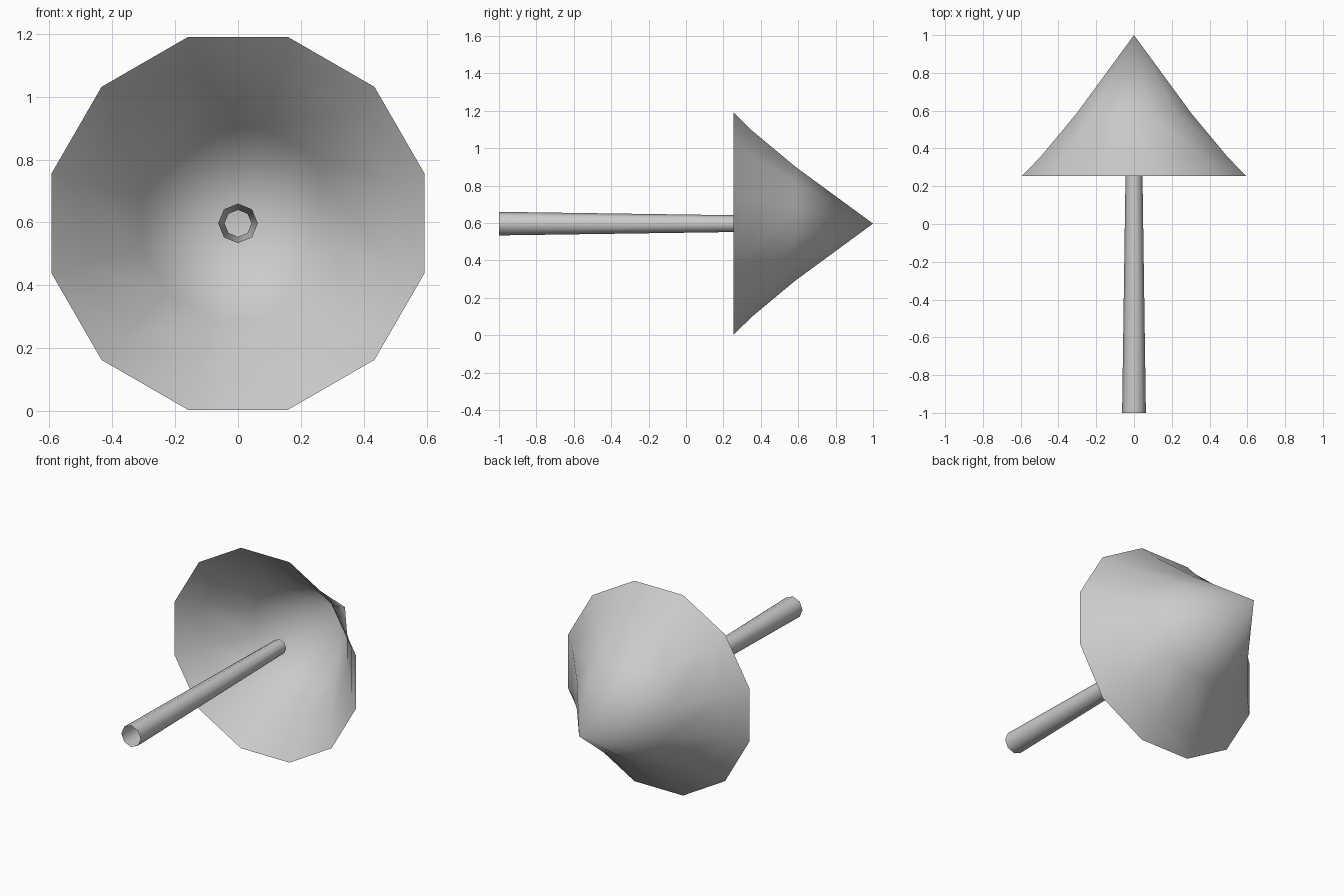
import bpy
import bmesh
from math import cos, sin, pi, radians

cube = bpy.data.objects.get("Cube")
if cube:
    bpy.data.objects.remove(cube, do_unlink=True)

AXIS_Z = 0.597

grey = bpy.data.materials.new("light grey")
grey.use_nodes = True
grey.diffuse_color = (0.6, 0.6, 0.6, 1)
grey.node_tree.nodes["Principled BSDF"].inputs["Base Color"].default_value = (0.6, 0.6, 0.6, 1)


def turned_shell(name, profile, sides, start):
    """Open shell around the y axis from (y, radius) pairs; radius 0 makes a tip."""
    bm = bmesh.new()
    rings = []
    for y, r in profile:
        count = sides if r > 0 else 1
        angles = [start + 2 * pi * i / sides for i in range(count)]
        rings.append([bm.verts.new((r * cos(a), y, AXIS_Z + r * sin(a))) for a in angles])
    for a, b in zip(rings, rings[1:]):
        for i in range(sides):
            j = (i + 1) % sides
            if len(b) == 1:
                bm.faces.new((a[i], a[j], b[0]))
            else:
                bm.faces.new((a[i], a[j], b[j], b[i]))
    bmesh.ops.recalc_face_normals(bm, faces=bm.faces)
    # Outward normals on the open shell
    bm.normal_update()
    face = bm.faces[:][0]
    c = face.calc_center_median()
    if face.normal.x * c.x + face.normal.z * (c.z - AXIS_Z) < 0:
        bmesh.ops.reverse_faces(bm, faces=bm.faces)
    mesh = bpy.data.meshes.new(name)
    bm.to_mesh(mesh)
    bm.free()
    mesh.materials.append(grey)
    mesh.shade_smooth()
    obj = bpy.data.objects.new(name, mesh)
    bpy.context.collection.objects.link(obj)
    return obj


# Hollow twelve-sided canopy, slightly concave towards the tip
turned_shell("canopy", [(0.255, 0.614), (0.355, 0.513), (0.585, 0.315), (1.0, 0)], 12, radians(15))

# Hollow eight-sided tapering shaft, ending inside the canopy
turned_shell("shaft", [(-1.0, 0.063), (0.39, 0.043)], 8, 0)
